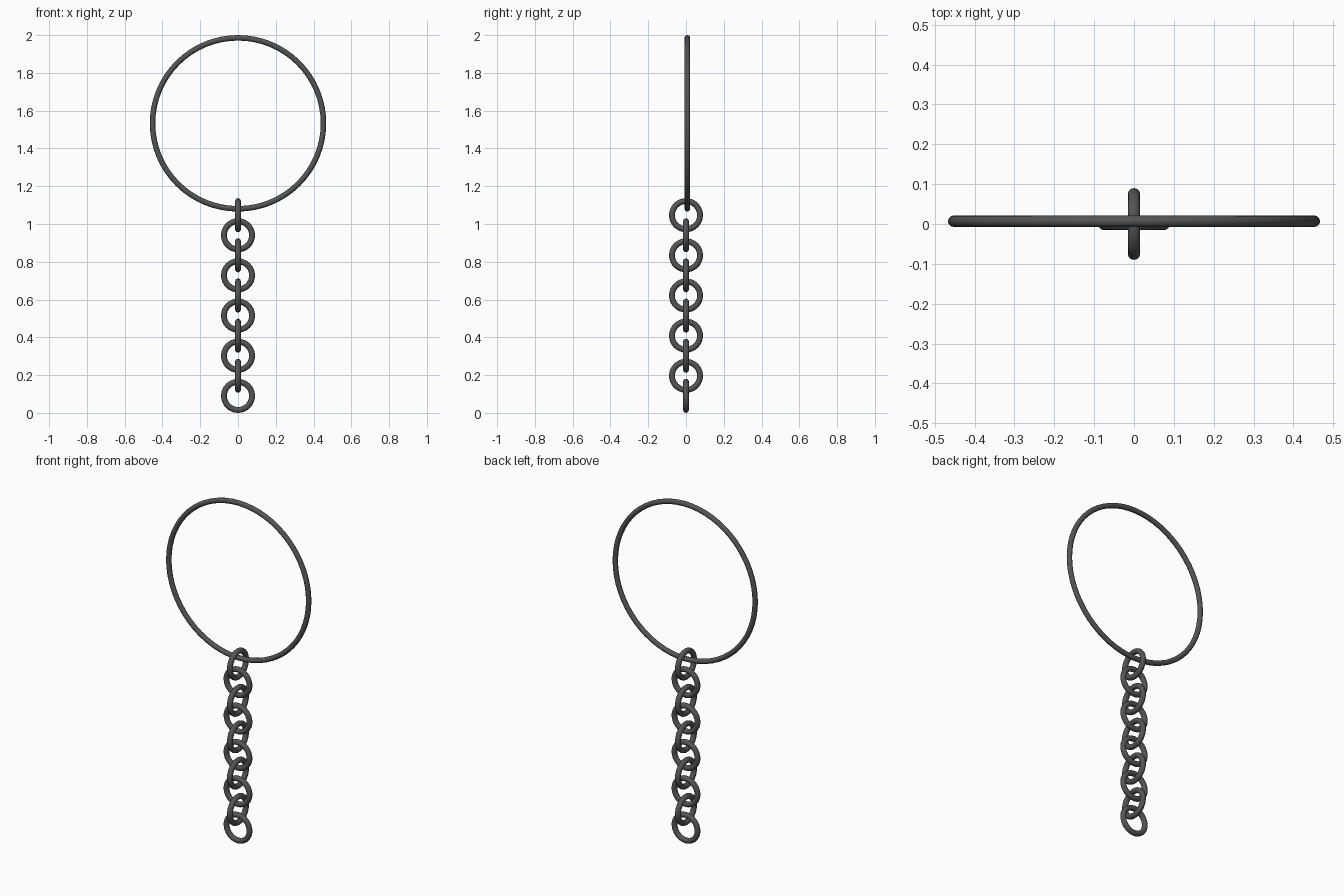
import bpy
from math import radians

if "Cube" in bpy.data.objects:
    bpy.data.objects.remove(bpy.data.objects["Cube"])

iron = bpy.data.materials.new("dark_iron")
iron.diffuse_color = (0.09, 0.09, 0.09, 1)
iron.use_nodes = True
iron.node_tree.nodes["Principled BSDF"].inputs["Base Color"].default_value = iron.diffuse_color


def ring(name, outer, wire, loc, turn=0, seg=32, sides=12):
    """Upright ring given by its outer radius and wire radius."""
    bpy.ops.mesh.primitive_torus_add(
        major_radius=outer - wire, minor_radius=wire,
        major_segments=seg, minor_segments=sides,
        location=loc, rotation=(radians(90), 0, radians(turn)))
    ob = bpy.context.object
    ob.name = name
    ob.data.materials.append(iron)
    bpy.ops.object.shade_smooth()


# large hoop, hung slightly behind the chain axis
ring("hoop", 0.467, 0.0145, (0, 0.007, 1.533), seg=64)

# chain of ten links, every second one turned a quarter
for i in range(10):
    ring(f"chain_link_{i + 1}", 0.09, 0.0155, (0, 0, 0.09 + 0.1063 * i),
         turn=90 * (i % 2))
